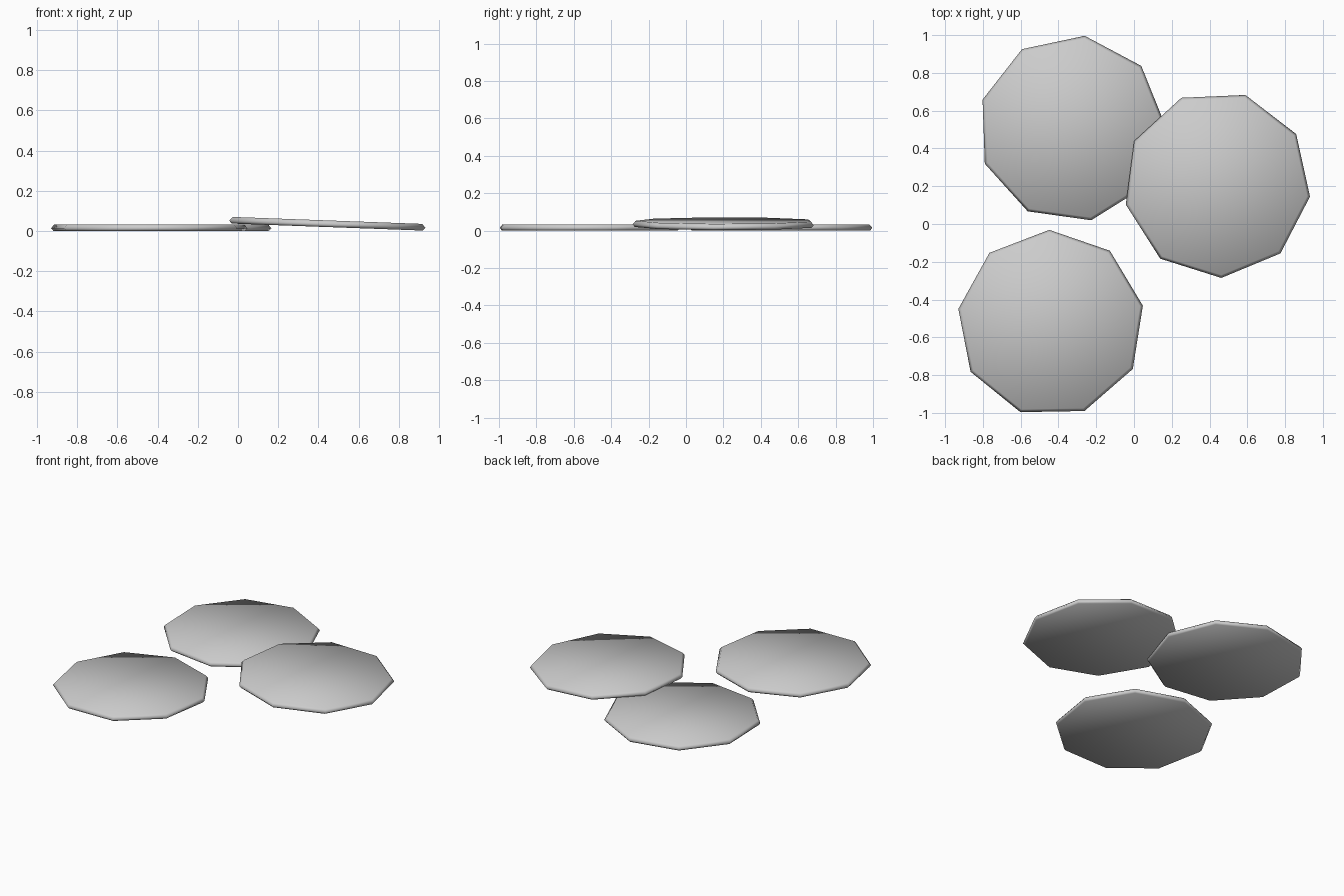
import bpy, bmesh, math

cube = bpy.data.objects.get("Cube")
if cube:
    bpy.data.objects.remove(cube, do_unlink=True)

SIDES = 9

metal = bpy.data.materials.new("light_grey")
metal.use_nodes = True
colour = (0.6, 0.6, 0.6, 1)
metal.diffuse_color = colour
metal.node_tree.nodes["Principled BSDF"].inputs["Base Color"].default_value = colour


def disc(name, location, turn, tilt=0):
    """Nine-sided disc with a bulging rim, built from stacked rings."""
    bm = bmesh.new()
    rings = []
    for radius, z in ((0.484, 0), (0.496, 0.014), (0.48, 0.033)):
        angles = [math.radians(turn) + i * math.tau / SIDES for i in range(SIDES)]
        rings.append([bm.verts.new((radius * math.cos(a), radius * math.sin(a), z))
                      for a in angles])
    for low, high in zip(rings, rings[1:]):
        for i in range(SIDES):
            j = (i + 1) % SIDES
            bm.faces.new((low[i], low[j], high[j], high[i]))
    bm.faces.new(rings[-1])
    bm.faces.new(rings[0][::-1])
    for face in bm.faces:
        face.smooth = True
    mesh = bpy.data.meshes.new(name)
    bm.to_mesh(mesh)
    bm.free()
    mesh.materials.append(metal)
    obj = bpy.data.objects.new(name, mesh)
    obj.location = location
    obj.rotation_euler.y = math.radians(tilt)
    bpy.context.collection.objects.link(obj)


# Two discs lie flat, the third leans on the back one
disc("back_disc", (-0.33, 0.505, 0), 2)
disc("front_disc", (-0.44, -0.527, 0), 11)
disc("leaning_disc", (0.44, 0.21, 0.02), -7.5, tilt=2.1)
